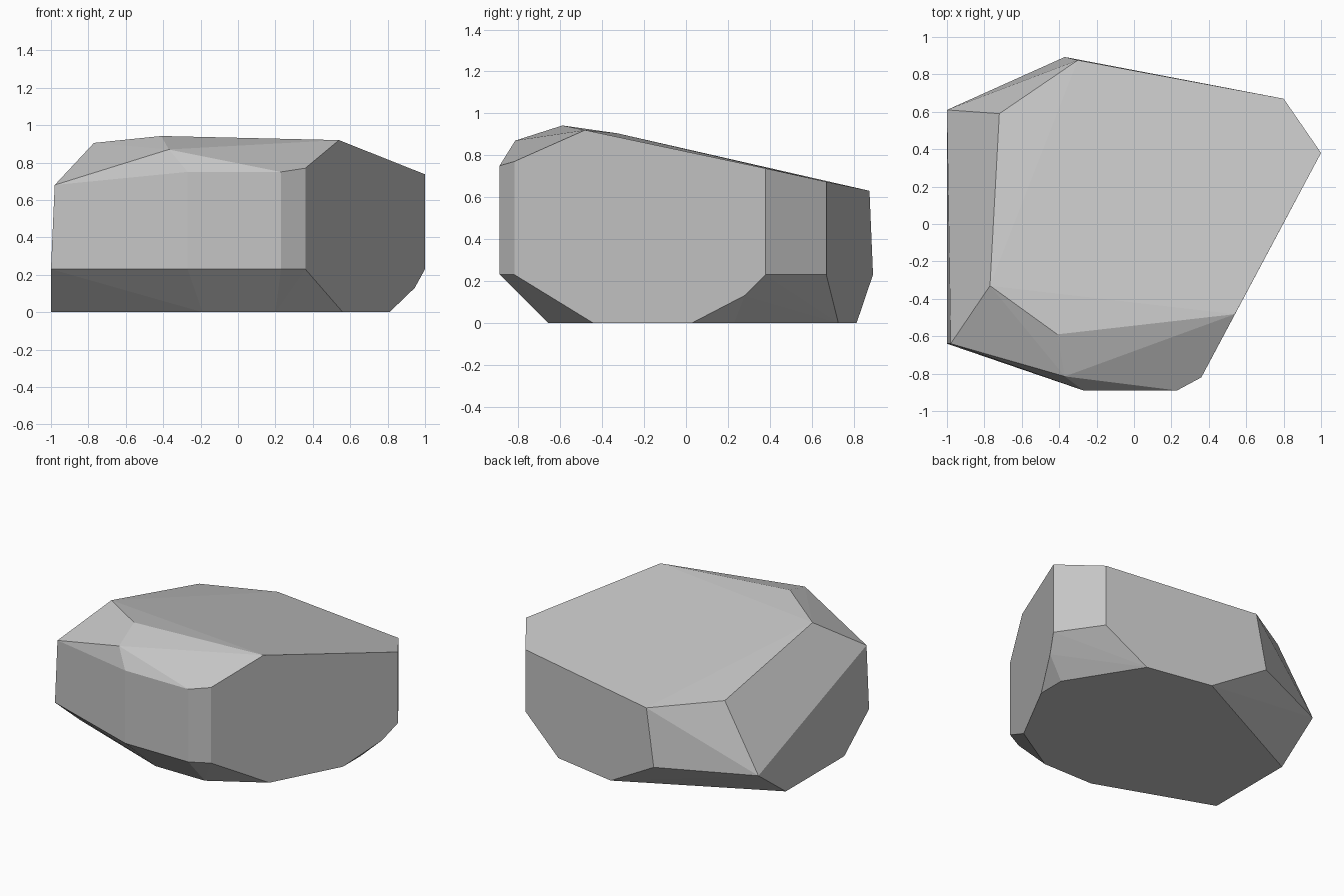
import bpy
import bmesh
import math

if "Cube" in bpy.data.objects:
    bpy.data.objects.remove(bpy.data.objects["Cube"])

# Corner rings of the boulder, from the ground up
base_ring = [(0.50, 0.727), (0.025, 0.815), (-1.0, 0.30), (-1.0, -0.36), (-0.19, -0.66),
             (0.20, -0.66), (0.56, -0.445), (0.81, 0.03), (0.81, 0.23)]
waist_ring = [(-1.0, 0.61), (-0.37, 0.893), (0.80, 0.67), (1.0, 0.38),
              (0.36, -0.82), (0.23, -0.89), (-0.27, -0.89), (-1.0, -0.64)]
shoulder = [(0.945, 0.28, 0.13), (-0.98, -0.64, 0.68), (-0.37, -0.815, 0.87),
            (-0.27, -0.89, 0.75), (0.23, -0.89, 0.75), (0.36, -0.82, 0.77)]
crown = [(-0.41, -0.59, 0.942), (0.54, -0.482, 0.92), (1.0, 0.38, 0.737), (0.80, 0.67, 0.673),
         (-0.30, 0.876, 0.63), (-0.72, 0.59, 0.685), (-0.77, -0.33, 0.905)]

points = [(x, y, 0.0) for x, y in base_ring]
points += [(x, y, 0.23) for x, y in waist_ring]
points += shoulder + crown

# Wrap the corners in a faceted hull and merge nearly flat triangles
bm = bmesh.new()
for p in points:
    bm.verts.new(p)
hull = bmesh.ops.convex_hull(bm, input=bm.verts[:])
loose = [v for v in bm.verts if not v.link_faces]
bmesh.ops.delete(bm, geom=loose, context='VERTS')
bmesh.ops.dissolve_limit(bm, angle_limit=math.radians(1.5), verts=bm.verts[:], edges=bm.edges[:])
bmesh.ops.recalc_face_normals(bm, faces=bm.faces[:])

mesh = bpy.data.meshes.new("boulder")
bm.to_mesh(mesh)
bm.free()

# Plain grey stone, flat faces
stone = bpy.data.materials.new("grey stone")
stone.diffuse_color = (0.56, 0.56, 0.56, 1.0)
stone.use_nodes = True
stone.node_tree.nodes["Principled BSDF"].inputs["Base Color"].default_value = stone.diffuse_color
mesh.materials.append(stone)
boulder = bpy.data.objects.new("boulder", mesh)
bpy.context.collection.objects.link(boulder)
